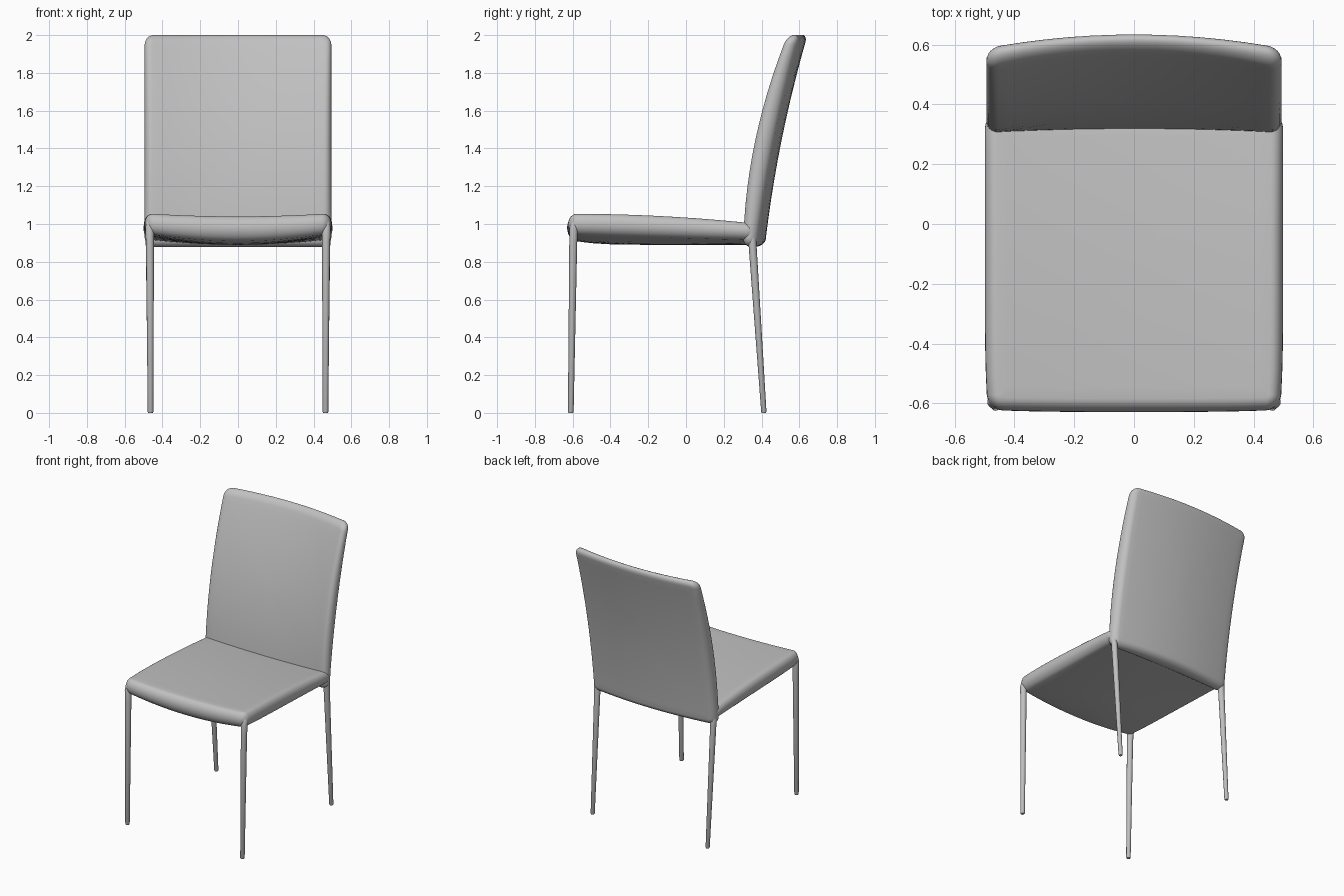
import bpy, bmesh, math
from mathutils import Vector

if "Cube" in bpy.data.objects:
    bpy.data.objects.remove(bpy.data.objects["Cube"])

# One upholstery colour for the whole chair
grey = bpy.data.materials.new("warm grey")
grey.use_nodes = True
COLOUR = (0.53, 0.53, 0.53, 1)
grey.diffuse_color = COLOUR
grey.node_tree.nodes["Principled BSDF"].inputs["Base Color"].default_value = COLOUR


def finish(name, bm, angle):
    bmesh.ops.recalc_face_normals(bm, faces=bm.faces)
    mesh = bpy.data.meshes.new(name)
    bm.to_mesh(mesh)
    bm.free()
    mesh.materials.append(grey)
    obj = bpy.data.objects.new(name, mesh)
    bpy.context.collection.objects.link(obj)
    bpy.ops.object.select_all(action="DESELECT")
    obj.select_set(True)
    bpy.context.view_layer.objects.active = obj
    bpy.ops.object.shade_smooth_by_angle(angle=math.radians(angle))


def outline(a, b, r, sides=12, arc=5):
    """Rounded rectangle with subdivided straight sides."""
    corners = []
    for k, (sx, sy) in enumerate([(1, 1), (-1, 1), (-1, -1), (1, -1)]):
        centre = Vector((sx * (a - r), sy * (b - r)))
        for i in range(arc + 1):
            t = (k + i / arc) * math.pi / 2
            corners.append(centre + r * Vector((math.cos(t), math.sin(t))))
    points = []
    for i, p in enumerate(corners):
        points.append(p)
        if i % (arc + 1) == arc:
            q = corners[(i + 1) % len(corners)]
            points += [p.lerp(q, j / sides) for j in range(1, sides)]
    return points


def bridge(bm, rings):
    for lo, hi in zip(rings, rings[1:]):
        n = len(lo)
        for i in range(n):
            j = (i + 1) % n
            bm.faces.new((lo[i], lo[j], hi[j], hi[i]))


def cushion(name, a, b, corner, rim, shape):
    """Rounded slab; shape(u, v, h) bends it, h runs from -1 to 1."""
    bm = bmesh.new()
    inner = [0.02, 0.2, 0.4, 0.6, 0.8, 0.92]
    steps = 12
    levels = [(s, rim, -1) for s in inner]
    for i in range(steps + 1):
        t = math.pi * (i / steps - 0.5)
        levels.append((1, rim * (1 - math.cos(t)), math.sin(t)))
    levels += [(s, rim, 1) for s in reversed(inner)]
    rings = []
    for scale, inset, h in levels:
        pts = outline(a - inset, b - inset, max(corner - inset, 0.006))
        rings.append([bm.verts.new(shape(p.x * scale, p.y * scale, h)) for p in pts])
    bridge(bm, rings)
    bm.faces.new(rings[0])
    bm.faces.new(rings[-1])
    finish(name, bm, 50)


# Seat: curves down to the rear, dished on top, belly below, bowed front edge
def seat_shape(u, v, h):
    y = v - 0.125
    run = max(0, (y + 0.6) / 0.9)
    bow = max(0, 1 - (u / 0.49) ** 2)
    front = max(0, -v / 0.5) ** 4
    top = 1.056 - 0.045 * run ** 2 - 0.016 * bow
    bottom = 0.95 - 0.03 * run - bow * (0.06 - 0.03 * run) * (1 - 0.5 * front)
    return (u * (1 - 0.02 * front), y - 0.01 * front * bow ** 0.5,
            bottom + (top - bottom) * (h + 1) / 2)


cushion("seat", 0.499, 0.495, 0.05, 0.042, seat_shape)


# Backrest: leans and curves back, hollow across its width
def back_shape(u, v, h):
    z = v + 1.44
    t = z - 0.9
    bow = 1 - (u / 0.49) ** 2
    front = 0.302 + 0.015 * t + 0.175 * t * t + (0.01 + 0.045 * t) * bow
    rear = 0.375 + 0.115 * t + 0.08 * t * t + 0.045 * bow
    return (u, front + (rear - front) * (h + 1) / 2, z)


cushion("backrest", 0.494, 0.561, 0.05, 0.04, back_shape)


# Legs: slim tapered tubes, closing to a rounded tip at the seat corner
def leg(name, path):
    bm = bmesh.new()
    rings = []
    for x, y, z, r in path:
        rings.append([bm.verts.new((x + r * math.cos(k * math.tau / 16),
                                    y + r * math.sin(k * math.tau / 16), z))
                      for k in range(16)])
    bridge(bm, rings)
    bm.faces.new(rings[0])
    bm.faces.new(rings[-1])
    finish(name, bm, 40)


FRONT = [(0.463, -0.61, 0, 0.012), (0.463, -0.61, 0.006, 0.015),
         (0.466, -0.597, 0.9, 0.021), (0.468, -0.595, 0.97, 0.023),
         (0.468, -0.59, 1.01, 0.018), (0.468, -0.584, 1.035, 0.006)]
REAR = [(0.463, 0.412, 0, 0.011), (0.463, 0.412, 0.006, 0.014),
        (0.467, 0.353, 0.88, 0.021), (0.47, 0.348, 0.94, 0.022),
        (0.47, 0.343, 0.97, 0.016), (0.47, 0.34, 0.985, 0.005)]
for side, s in (("left", 1), ("right", -1)):
    for end, path in (("front", FRONT), ("rear", REAR)):
        leg(f"{end}_leg_{side}", [(s * x, y, z, r) for x, y, z, r in path])
